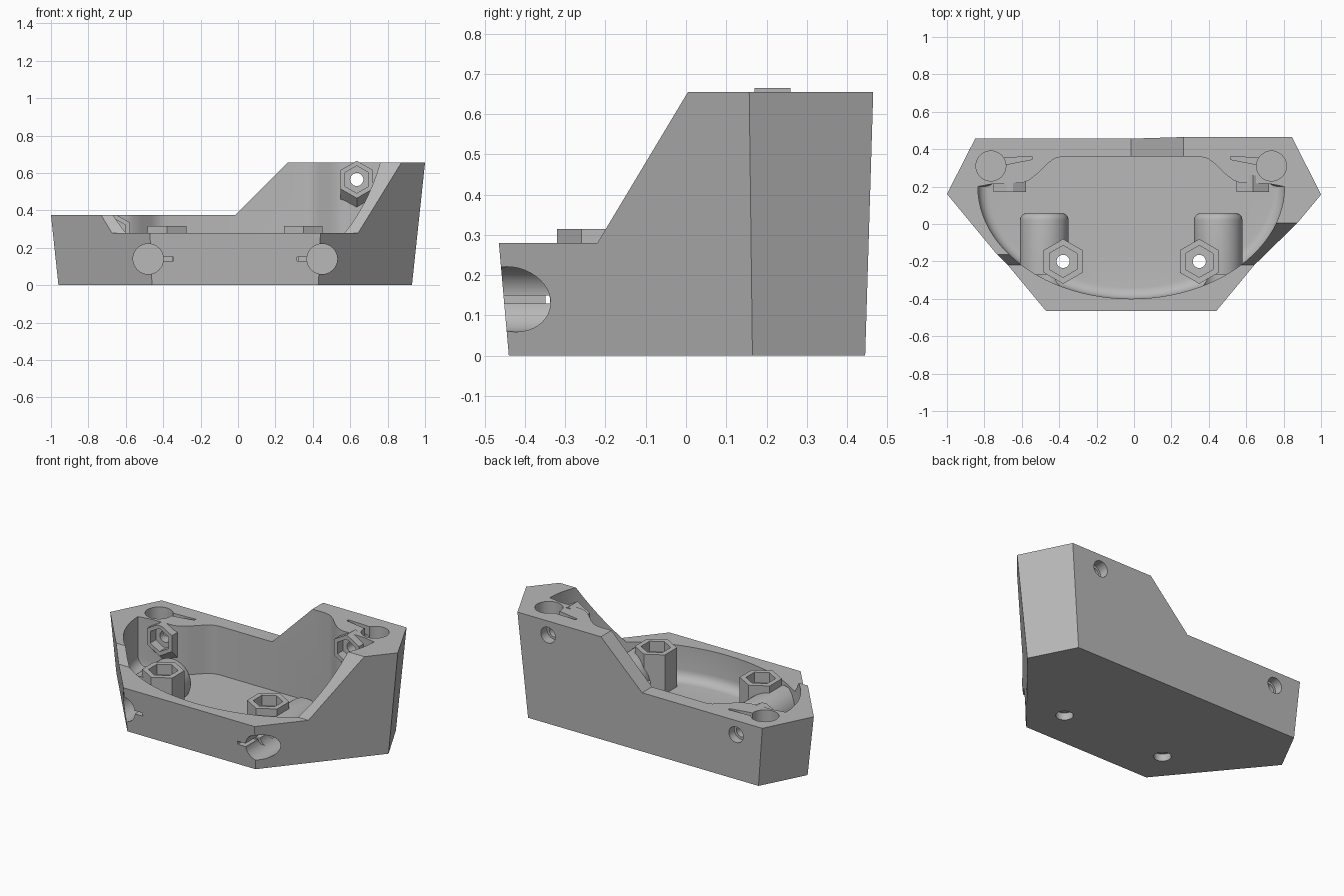
import bpy, bmesh
from math import sin, cos, pi, sqrt
from mathutils import Vector

cube = bpy.data.objects.get("Cube")
if cube:
    bpy.data.objects.remove(cube, do_unlink=True)

CX = -0.015      # symmetry plane of the body
FLOOR = 0.07
SIDES = (-1, 1)

grey = bpy.data.materials.new("plain grey")
grey.use_nodes = True
grey.diffuse_color = (0.48, 0.48, 0.48, 1)
grey.node_tree.nodes["Principled BSDF"].inputs["Base Color"].default_value = (0.48, 0.48, 0.48, 1)


def finish(name, bm):
    bmesh.ops.recalc_face_normals(bm, faces=bm.faces)
    mesh = bpy.data.meshes.new(name)
    bm.to_mesh(mesh)
    bm.free()
    mesh.materials.append(grey)
    obj = bpy.data.objects.new(name, mesh)
    bpy.context.collection.objects.link(obj)
    return obj


def loft(name, rings):
    """Closed solid through rings of equal point count."""
    bm = bmesh.new()
    loops = [[bm.verts.new(p) for p in ring] for ring in rings]
    n = len(loops[0])
    for a, b in zip(loops, loops[1:]):
        for i in range(n):
            j = (i + 1) % n
            bm.faces.new((a[i], a[j], b[j], b[i]))
    bm.faces.new(loops[0])
    bm.faces.new(loops[-1])
    return finish(name, bm)


def ring(center, r, axis, n=40):
    """Circle or hexagon around the y or z axis, one corner pointing up or back."""
    c = Vector(center)
    pts = []
    for i in range(n):
        u, v = r * sin(2 * pi * i / n), r * cos(2 * pi * i / n)
        pts.append(c + (Vector((u, 0, v)) if axis == "y" else Vector((u, v, 0))))
    return pts


def rod(name, x, other, start, end, r, axis, n=40):
    """Straight round or hexagonal bar; other is z for the y axis, y for the z axis."""
    at = (lambda t: (x, t, other)) if axis == "y" else (lambda t: (x, other, t))
    return loft(name, [ring(at(t), r, axis, n) for t in (start, end)])


def combine(target, tool, operation):
    mod = target.modifiers.new(tool.name, "BOOLEAN")
    mod.operation, mod.solver, mod.object = operation, "EXACT", tool
    bpy.context.view_layer.objects.active = target
    bpy.ops.object.modifier_apply(modifier=mod.name)
    bpy.data.objects.remove(tool, do_unlink=True)


def cut(target, tool):
    combine(target, tool, "DIFFERENCE")


def add(target, tool):
    combine(target, tool, "UNION")


# Six-sided outer block, flaring upwards
def hexagon_outline(back, side, front, z):
    half = [back, side, front]
    return [(CX + x, y, z) for x, y in half] + [(CX - x, y, z) for x, y in reversed(half)]


body = loft("housing_body", [
    hexagon_outline((0.80, 0.445), (0.945, 0.165), (0.445, -0.44), 0),
    hexagon_outline((0.86, 0.465), (1.015, 0.157), (0.47, -0.498), 0.655)])


# Bowl cavity: elliptical front with a rounded foot, stepped back wall
def cavity_ring(inset, z):
    pts = []
    for i in range(49):
        a = pi * i / 48
        pts.append((CX - (0.82 - inset) * cos(a), 0.2 - (0.6 - inset) * sin(a), z))
    back = [(0.74, 0.215), (0.58, 0.22), (0.545, 0.235), (0.50, 0.27),
            (0.45, 0.32), (0.41, 0.35), (0.37, 0.36)]
    pts += [(CX + x, y, z) for x, y in back]
    pts += [(CX - x, y, z) for x, y in reversed(back)]
    return pts


FILLET = 0.06
foot = [cavity_ring(FILLET * (1 - sin(a)), FLOOR + FILLET * (1 - cos(a)))
        for a in (pi / 2 * k / 5 for k in range(6))]
cut(body, loft("cavity", foot + [cavity_ring(0, 0.9)]))

# Sideways hexagonal nut holders on the back wall, with sloped undersides
for s in SIDES:
    x, z = CX + 0.65 * s, 0.425 + 0.14 * s
    bm = bmesh.new()
    for y, drop in ((0.17, 0), (0.26, 0), (0.26, 0.09)):
        for p in ring((x, y, z - drop), 0.1, "y", 6):
            bm.verts.new(p)
    hull = bmesh.ops.convex_hull(bm, input=bm.verts)
    loose = [g for g in hull["geom_interior"] if isinstance(g, bmesh.types.BMVert)]
    bmesh.ops.delete(bm, geom=loose, context="VERTS")
    add(body, finish("back_nut_holder", bm))

# Sloping and stepped rim
front_profile = [(-1, 0.28), (-0.22, 0.28), (0.005, 0.655), (0.065, 0.755), (0.065, 1), (-1, 1)]
cut(body, loft("front_slope", [[(x, y, z) for y, z in front_profile] for x in (-2, 2)]))
side_profile = [(-2, 0.375), (CX, 0.375), (0.265, 0.655), (0.365, 0.755), (0.365, 1), (-2, 1)]
cut(body, loft("side_step", [[(x, y, z) for x, z in side_profile] for y in (-2, 2)]))

for s in SIDES:
    # Front sleeves with a rounded inner end
    x = CX + 0.465 * s
    sleeve = [ring((x, -0.27, 0.142), 0.13, "y")]
    for k in range(6):
        a = pi / 2 * k / 5
        sleeve.append(ring((x, 0.02 + 0.04 * sin(a), 0.142), 0.09 + 0.04 * cos(a), "y"))
    add(body, loft("front_sleeve", sleeve))
    # Upright hexagonal nut posts
    add(body, rod("nut_post", CX + 0.364 * s, -0.2, FLOOR - 0.03, 0.315, 0.12, "z", 6))

for s in SIDES:
    # Front bore and its slit
    x = CX + 0.465 * s
    cut(body, rod("front_bore", x, 0.14, -0.8, -0.03, 0.081, "y"))
    slit = [(CX + s * d, z) for d, z in ((0.33, 0.13), (0.42, 0.13), (0.42, 0.15), (0.33, 0.15))]
    cut(body, loft("front_slit", [[(a, y, z) for a, z in slit] for y in (-0.8, -0.05)]))

    # Upright nut pocket, screw hole and counterbore
    x = CX + 0.364 * s
    cut(body, rod("post_pocket", x, -0.2, 0.25, 0.5, 0.085, "z", 6))
    cut(body, rod("post_hole", x, -0.2, -0.2, 0.4, 0.035, "z"))
    cut(body, rod("post_counterbore", x, -0.2, -0.2, 0.045, 0.05, "z"))

    # Back corner bore and its tapering slit
    bottom = 0.20 + 0.10 * s
    cut(body, rod("corner_bore", CX + 0.75 * s, 0.31, bottom, 0.9, 0.08, "z"))
    tail = [(0.72, 0.325), (0.66, 0.32), (0.53, 0.345), (0.53, 0.36), (0.66, 0.355), (0.72, 0.345)]
    cut(body, loft("corner_slit", [[(CX + s * a, y, z) for a, y in tail] for z in (bottom + 0.01, 0.9)]))

    # Sideways nut pocket, screw hole and counterbore
    x, z = CX + 0.65 * s, 0.425 + 0.14 * s
    cut(body, rod("back_pocket", x, z, 0.0, 0.225, 0.073, "y", 6))
    cut(body, rod("back_hole", x, z, 0.1, 0.8, 0.035, "y"))
    cut(body, rod("back_counterbore", x, z, 0.40, 0.8, 0.05, "y"))

# Smooth the round surfaces, keep the edges crisp
bpy.ops.object.select_all(action="DESELECT")
body.select_set(True)
bpy.context.view_layer.objects.active = body
bpy.ops.object.shade_smooth_by_angle(angle=pi / 7)
